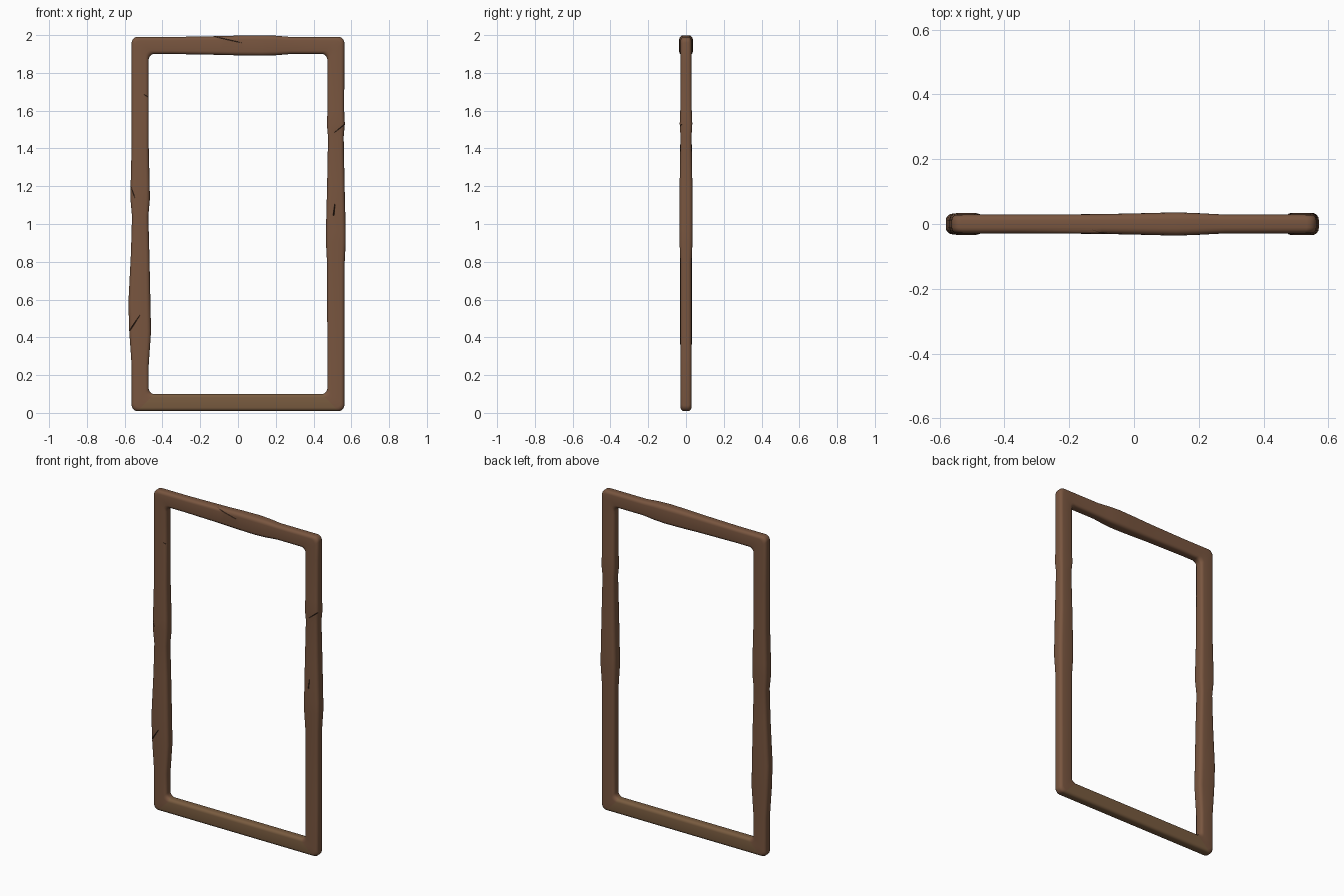
import bpy
import bmesh
from math import sin, cos, pi, radians
from mathutils import Vector

cube = bpy.data.objects.get("Cube")
if cube:
    bpy.data.objects.remove(cube)


def material(name, rgb):
    m = bpy.data.materials.new(name)
    m.use_nodes = True
    m.diffuse_color = (*rgb, 1)
    m.node_tree.nodes["Principled BSDF"].inputs["Base Color"].default_value = (*rgb, 1)
    return m


wood = material("brown wood", (0.19, 0.092, 0.05))
bottom_wood = material("olive brown wood", (0.19, 0.105, 0.05))
dark = material("dark crack", (0.07, 0.036, 0.021))

HX, HZ = 0.518, 0.945        # half size of the frame's centre line
HALF_W, HALF_D = 0.045, 0.029
CORNER, BEVEL = 0.03, 0.018


def section():
    """Rounded rectangle: (in-plane offset, depth) pairs."""
    pts = []
    for i, (sx, sy) in enumerate([(1, 1), (-1, 1), (-1, -1), (1, -1)]):
        for k in range(5):
            a = i * pi / 2 + k * pi / 8
            pts.append((sx * (HALF_W - BEVEL) + BEVEL * cos(a),
                        sy * (HALF_D - BEVEL) + BEVEL * sin(a)))
    return pts


# Knots along each rail: position, sideways shift, width scale, depth scale
right_rail = [(0.25, 0, 1, 1), (0.43, 0, 1.28, 1.08), (0.58, 0.004, 1.3, 1.12),
              (0.85, 0, 1.08, 1.05), (1.04, 0, 0.96, 1), (1.13, 0, 1.14, 1.15),
              (1.21, 0, 1.12, 1.15), (1.42, 0, 1, 1.05), (1.7, 0, 1, 1)]
left_rail = [(0.3, 0, 1, 1), (0.79, 0, 1.03, 1), (0.9, 0, 1.16, 1.18),
             (0.97, 0, 1.16, 1.18), (1.2, 0, 1.03, 1.17), (1.46, 0, 0.92, 1),
             (1.53, 0, 1.06, 1.15), (1.6, 0, 0.98, 1.05), (1.85, 0, 1, 1)]
top_rail = [(-0.35, 0, 1, 1), (-0.1, 0, 1.1, 1.05), (0.03, 0, 1.18, 1.15),
            (0.13, 0, 1.2, 1.24), (0.2, 0, 1.15, 1.15), (0.28, 0, 1, 1)]
bottom_rail = [(0.2, 0, 1, 1), (-0.2, 0, 1, 1)]


def frame_rings():
    ring, rings = section(), []

    def corner(sx, sz, start):
        for k in range(6):
            a = radians(start + 18 * k)
            rings.append([(sx * (HX + u - CORNER) + CORNER * cos(a), d,
                           1 + sz * (HZ + u - CORNER) + CORNER * sin(a))
                          for u, d in ring])

    def rail(knots, centre, out, vertical):
        for pos, shift, sw, sd in knots:
            pts = []
            for u, d in ring:
                off = centre + out * (u * sw + shift)
                pts.append((off, d * sd, pos) if vertical else (pos, d * sd, off))
            rings.append(pts)

    corner(1, -1, -90)
    rail(left_rail, HX, 1, True)
    corner(1, 1, 0)
    rail(top_rail[::-1], 1 + HZ, 1, False)
    corner(-1, 1, 90)
    rail(right_rail[::-1], -HX, -1, True)
    corner(-1, -1, 180)
    rail(bottom_rail[::-1], 1 - HZ, -1, False)
    return rings


def finish(bm, name, mats):
    bmesh.ops.recalc_face_normals(bm, faces=bm.faces)
    me = bpy.data.meshes.new(name)
    bm.to_mesh(me)
    bm.free()
    for m in mats:
        me.materials.append(m)
    ob = bpy.data.objects.new(name, me)
    bpy.context.collection.objects.link(ob)
    return ob


# Frame: one closed loop of rounded rails
bm = bmesh.new()
loops = [[bm.verts.new(p) for p in ring] for ring in frame_rings()]
for i, a in enumerate(loops):
    b = loops[(i + 1) % len(loops)]
    for j in range(len(a)):
        k = (j + 1) % len(a)
        f = bm.faces.new((a[j], a[k], b[k], b[j]))
        c = f.calc_center_median()
        f.material_index = int(c.z < 0.12 and abs(c.x) < HX - 0.06)
frame = finish(bm, "window_frame", [wood, bottom_wood, dark])

# Cracks: tapered wedges, wide end first, cut into the front face
cracks = [((-0.15, 1.998), (0.025, 1.958), 0.012), ((-0.465, 1.667), (-0.5, 1.686), 0.012),
          ((-0.58, 1.235), (-0.545, 1.135), 0.014), ((-0.58, 0.425), (-0.518, 0.52), 0.02),
          ((0.58, 1.54), (0.505, 1.48), 0.014), ((0.506, 1.045), (0.514, 1.115), 0.014)]
bm = bmesh.new()
for start, end, width in cracks:
    a, b = Vector((start[0], 0, start[1])), Vector((end[0], 0, end[1]))
    side = (b - a).cross(Vector((0, 1, 0))).normalized() * width / 2
    front, floor = Vector((0, -0.06, 0)), Vector((0, -0.014, 0))
    vs = [bm.verts.new(p) for p in (a + side + front, a - side + front, b + front,
                                    a + floor, b + front * 0.45)]
    for idx in ((0, 1, 2), (0, 3, 1), (0, 2, 4, 3), (1, 3, 4, 2)):
        bm.faces.new([vs[i] for i in idx])
bmesh.ops.triangulate(bm, faces=bm.faces)
cutter = finish(bm, "crack_cutter", [dark])
cutter.hide_render = True
cutter.hide_set(True)

cut = frame.modifiers.new("cracks", "BOOLEAN")
cut.operation = "DIFFERENCE"
cut.solver = "EXACT"
cut.material_mode = "TRANSFER"
cut.object = cutter

# Apply the cut, then smooth the rounded edges
bpy.context.view_layer.objects.active = frame
frame.select_set(True)
bpy.ops.object.modifier_apply(modifier=cut.name)
bpy.ops.object.shade_smooth_by_angle(angle=radians(35))
bpy.data.objects.remove(cutter)
